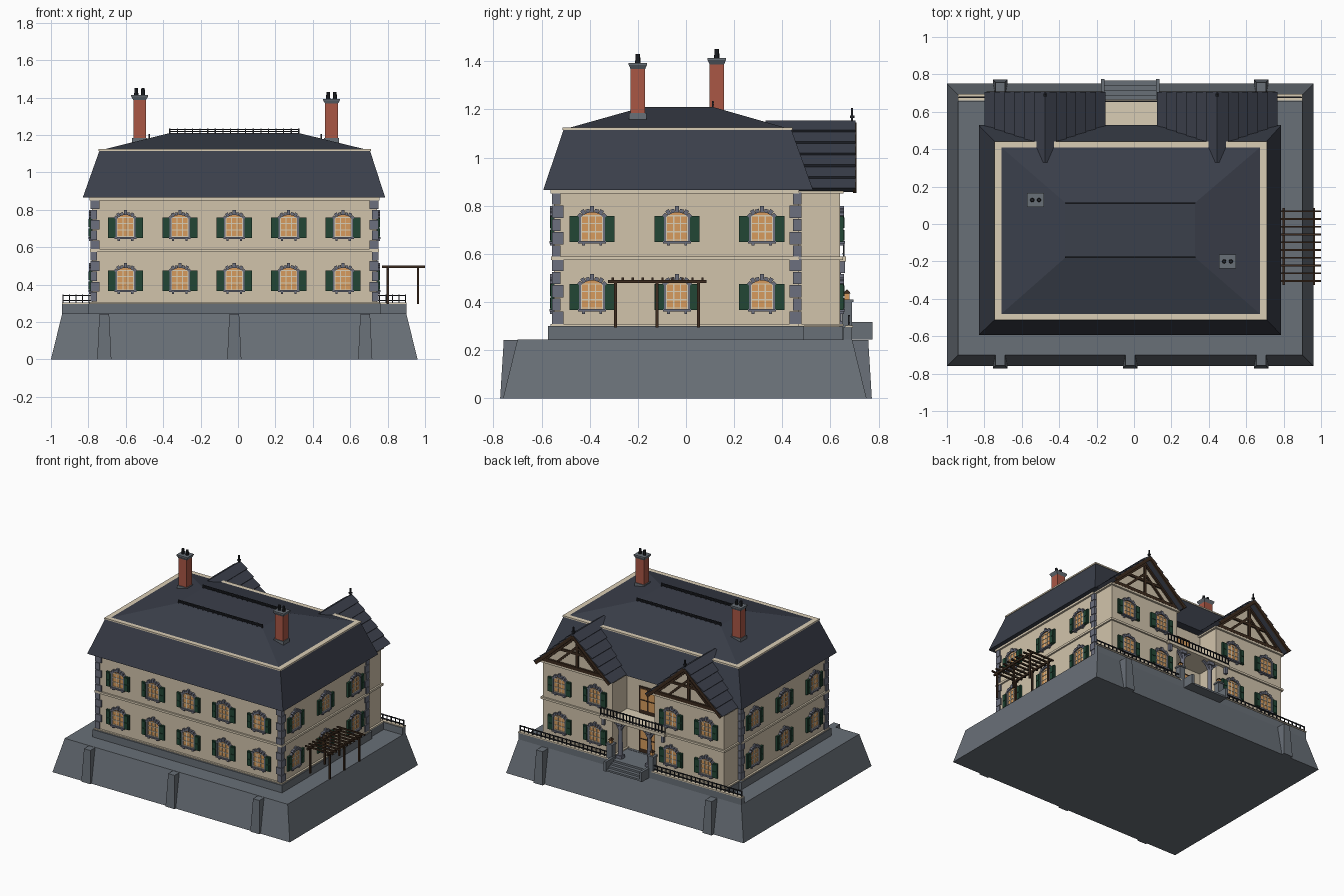
import bpy, bmesh, math

cube = bpy.data.objects.get("Cube")
if cube:
    bpy.data.objects.remove(cube, do_unlink=True)


def material(name, r, g, b):
    mat = bpy.data.materials.new(name)
    mat.use_nodes = True
    mat.diffuse_color = (r, g, b, 1)
    mat.node_tree.nodes["Principled BSDF"].inputs["Base Color"].default_value = (r, g, b, 1)
    return mat


plaster = material("cream plaster", .64, .55, .41)
trim = material("pale trim", .70, .61, .46)
stone = material("grey stone", .14, .16, .185)
quoin = material("blue grey stone", .15, .16, .21)
slate = material("dark slate", .043, .05, .07)
brick = material("red brick", .40, .095, .06)
green = material("green paint", .016, .062, .036)
glass = material("amber glass", .68, .33, .11)
timber = material("brown timber", .045, .024, .013)
iron = material("black iron", .016, .018, .023)


def solid(bm, lower, upper, m=0):
    """Closed solid between two matching rings of points."""
    a = [bm.verts.new(p) for p in lower]
    b = [bm.verts.new(p) for p in upper]
    n = len(a)
    faces = [bm.faces.new(a[::-1]), bm.faces.new(b)]
    faces += [bm.faces.new((a[i], a[(i + 1) % n], b[(i + 1) % n], b[i])) for i in range(n)]
    for f in faces:
        f.material_index = m


def rect(x0, x1, y0, y1, z):
    return [(x0, y0, z), (x1, y0, z), (x1, y1, z), (x0, y1, z)]


def box(bm, x0, x1, y0, y1, z0, z1, m=0):
    solid(bm, rect(x0, x1, y0, y1, z0), rect(x0, x1, y0, y1, z1), m)


def prism(bm, pts, y0, y1, m=0):
    solid(bm, [(x, y0, z) for x, z in pts], [(x, y1, z) for x, z in pts], m)


def beam(bm, a, b, w, y0, y1, m=0):
    """Straight bar between two points of the xz plane."""
    dx, dz = b[0] - a[0], b[1] - a[1]
    k = w / 2 / math.hypot(dx, dz)
    nx, nz = -dz * k, dx * k
    prism(bm, [(a[0] + nx, a[1] + nz), (b[0] + nx, b[1] + nz),
               (b[0] - nx, b[1] - nz), (a[0] - nx, a[1] - nz)], y0, y1, m)


def mesh_of(name, bm, mats):
    bmesh.ops.recalc_face_normals(bm, faces=bm.faces)
    mesh = bpy.data.meshes.new(name)
    bm.to_mesh(mesh)
    bm.free()
    for mat in mats:
        mesh.materials.append(mat)
    return mesh


def place(name, mesh, loc=(0, 0, 0), turn=0):
    ob = bpy.data.objects.new(name, mesh)
    ob.location, ob.rotation_euler.z = loc, turn
    bpy.context.collection.objects.link(ob)
    return ob


def part(name, bm, *mats):
    return place(name, mesh_of(name, bm, mats))


def boxes(name, mat, *dims):
    bm = bmesh.new()
    for d in dims:
        box(bm, *d)
    return part(name, bm, mat)


MID = -.02            # centre line of the house
WINGS = (-.475, .445)  # centre lines of the rear wings
X0, X1, Y0, Y1 = -.78, .742, -.548, .47

# Sloping terrace with buttresses
bm = bmesh.new()
solid(bm, rect(-1, .96, -.76, .75, 0), rect(-.94, .9, -.7, .69, .245))
part("terrace", bm, stone)
bm = bmesh.new()
for x, sides in ((-.715, (-1, 1)), (MID, (-1,)), (.68, (-1, 1))):
    for s in sides:
        solid(bm, rect(x - .038, x + .038, s * .66, s * .772, 0),
              rect(x - .026, x + .026, s * .66, s * .757, .243))
part("buttresses", bm, stone)

# House walls, plinth and mouldings
boxes("plinth", stone, (-.8, .765, -.573, .49, .24, .3), (X0, .745, .4, .65, .24, .298))
boxes("main_walls", plaster, (X0, X1, Y0, Y1, .3, .87))
bm = bmesh.new()
for c in WINGS:
    h = .288
    prism(bm, [(c - h, .298), (c + h, .298), (c + h, .865), (c, 1.128), (c - h, .865)], .3, .64)
part("wing_walls", bm, plaster)
bm = bmesh.new()
for z0, z1, d in ((.3, .308, .014), (.575, .59, .012), (.85, .865, .014)):
    box(bm, X0 - d, X1 + d, Y0 - d, Y1, z0, z1)
    for c in WINGS:
        box(bm, c - .288 - d, c + .288 + d, .4, .64 + d, z0, z1)
part("string_courses", bm, trim)

# Alternating corner stones
bm = bmesh.new()
step = .055
for i in range(10):
    a, b = (.04, .026) if i % 2 else (.026, .04)
    z = .309 + i * step
    for x, sx in ((X0, 1), (X1, -1)):
        for y, sy in ((Y0, 1), (Y1, -1)):
            xs = sorted((x - sx * .009, x + sx * a))
            ys = sorted((y - sy * .009, y + sy * b))
            box(bm, *xs, *ys, z, z + step - .004)
part("corner_stones", bm, quoin)

# Mansard roof with pale break moulding
bm = bmesh.new()
solid(bm, rect(-.83, .787, -.593, .528, .865), rect(-.74, .705, -.508, .437, 1.118))
solid(bm, rect(-.737, .702, -.505, .434, 1.118), rect(-.365, .325, -.178, .112, 1.21))
part("mansard_roof", bm, slate)
boxes("roof_break_moulding", trim, (-.745, .71, -.513, .442, 1.115, 1.125))


def railing(name, x0, x1, y, z0, z1, gap):
    bm = bmesh.new()
    n = round((x1 - x0) / gap)
    for i in range(n + 1):
        x = x0 + (x1 - x0) * i / n
        box(bm, x - .003, x + .003, y - .003, y + .003, z0, z1)
    for z in (z0 + .008, z1 - .008):
        box(bm, x0, x1, y - .004, y + .004, z, z + .006)
    return part(name, bm, iron)


for y in (-.178, .112):
    railing("roof_cresting", -.365, .325, y, 1.208, 1.235, .04)

# Wing roofs in lapped slate courses, with timber gables
courses, half, rise, eave = 6, .315, .29, .865
for c in WINGS:
    right = []
    for i in range(courses):
        for t, lift in ((i / courses, .012), ((i + 1) / courses, 0)):
            right.append((half * (1 - t) + lift * .68, eave + rise * t + lift * .73))
    under = [(-half + .02, eave - .008), (0, eave + rise - .03), (half - .02, eave - .008)]
    left = [(-x, z) for x, z in right[-2::-1]]
    bm = bmesh.new()
    prism(bm, [(c + x, z) for x, z in right + left + under], .33, .705)
    part("wing_roof", bm, slate)

    bm = bmesh.new()
    beam(bm, (c - .29, .876), (c + .29, .876), .024, .63, .655)
    beam(bm, (c, .87), (c, 1.12), .02, .63, .652)
    beam(bm, (c - .15, .985), (c + .15, .985), .018, .63, .65)
    for s in (-1, 1):
        beam(bm, (c + s * .28, .868), (c, 1.122), .024, .63, .654)
        beam(bm, (c + s * .17, .88), (c + s * .01, 1.03), .016, .63, .651)
        beam(bm, (c + s * .305, .86), (c, 1.138), .022, .694, .708)
    part("gable_timbers", bm, timber)
    boxes("roof_finial", iron, (c - .004, c + .004, .686, .694, 1.14, 1.205),
          (c - .009, c + .009, .681, .699, 1.165, 1.175))

# Brick chimneys with twin pots
for x, y, top in ((-.526, .128, 1.405), (.5, -.2, 1.385)):
    bm = bmesh.new()
    box(bm, x - .034, x + .034, y - .03, y + .03, 1.1, top)
    box(bm, x - .04, x + .04, y - .036, y + .036, 1.1, 1.185, 1)
    solid(bm, rect(x - .034, x + .034, y - .03, y + .03, top - .018),
          rect(x - .045, x + .045, y - .038, y + .038, top), 1)
    box(bm, x - .045, x + .045, y - .038, y + .038, top, top + .008, 1)
    for s in (-.018, .018):
        ring = [(math.cos(k * math.pi / 4), math.sin(k * math.pi / 4)) for k in range(8)]
        solid(bm, [(x + s + .012 * u, y + .012 * v, top) for u, v in ring],
              [(x + s + .009 * u, y + .009 * v, top + .045) for u, v in ring], 2)
    part("chimney", bm, brick, stone, iron)

# Arched window with shutters, shared by every opening
bm = bmesh.new()
radius, centre = .068, .069
arc = [math.radians(a) for a in range(-42, 43, 12)]
pane = [(.047, .014), (-.047, .014)]
pane += [(radius * math.sin(a), centre + radius * math.cos(a)) for a in arc]
prism(bm, pane, -.006, .004, 0)
for x in (-.044, -.014, .014, .044):
    box(bm, x - .0025, x + .0025, -.01, 0, .014, .118, 1)
for z in (.018, .052, .086, .118):
    box(bm, -.046, .046, -.01, 0, z - .0025, z + .0025, 1)
for i in range(-3, 4):
    a = math.radians(i * 15)
    outer = (.09, .079, .084, .079)[abs(i)]
    beam(bm, (.063 * math.sin(a), centre + .063 * math.cos(a)),
         (outer * math.sin(a), centre + outer * math.cos(a)), .0165, -.016, .004, 2)
for s in (-1, 1):
    beam(bm, (s * .05, .01), (s * .05, .122), .009, -.013, .004, 2)
    box(bm, s * .036 - .006, s * .036 + .006, -.016, .004, -.006, .006, 2)
    inner, outer = sorted((s * .054, s * .094))
    box(bm, inner, outer, -.014, .004, .01, .118, 3)
    for z in (.016, .068):
        box(bm, inner + .007, outer - .007, -.018, -.01, z, z + .044, 3)
box(bm, -.058, .058, -.02, .004, .004, .014, 2)
window_mesh = mesh_of("window", bm, (glass, trim, quoin, green))
for z in (.357, .64):
    for i in range(-2, 3):
        place("front_window", window_mesh, (MID + i * .291, Y0, z))
    for y in (-.39, -.037, .315):
        place("right_window", window_mesh, (X1, y, z), math.pi / 2)
        place("left_window", window_mesh, (X0, y, z), -math.pi / 2)
    for c in WINGS:
        for s in (-.145, .145):
            place("rear_window", window_mesh, (c + s, .64, z), math.pi)

# Entrance and balcony doors in the recess
bm = bmesh.new()
for z, top in ((.3, .52), (.59, .79)):
    box(bm, MID - .075, MID + .075, Y1, Y1 + .008, z, top, 1)
    for s in (-1, 1):
        x = MID + s * .032
        box(bm, x - .026, x + .026, Y1, Y1 + .012, z + .03, top - .015)
        box(bm, x - .026, x + .026, Y1, Y1 + .015, z + .1, z + .107, 1)
part("recess_doors", bm, glass, timber)

# Balcony on columns and brackets
boxes("balcony_floor", trim, (-.29, .25, .46, .665, .568, .59))
railing("balcony_railing", -.285, .245, .655, .59, .65, .026)
bm = bmesh.new()
for s in (-1, 1):
    x = MID + s * .12
    ring = [(math.cos(k * math.pi / 6), math.sin(k * math.pi / 6)) for k in range(12)]
    solid(bm, [(x + .017 * u, .63 + .017 * v, .3) for u, v in ring],
          [(x + .014 * u, .63 + .014 * v, .55) for u, v in ring])
    for z in (.298, .545):
        box(bm, x - .023, x + .023, .608, .652, z, z + .024)
    for d in (-1, 1):
        beam(bm, (x, .5), (x + d * .025, .545), .012, .62, .64)
        beam(bm, (x + d * .025, .545), (x + d * .06, .567), .012, .62, .64)
    box(bm, MID + s * .245 - .01, MID + s * .245 + .01, .635, .66, .52, .57)
part("porch_columns", bm, quoin)

# Rear parapet with coping and railings
for x0, x1 in ((-.94, -.2), (.16, .9)):
    boxes("rear_parapet", stone, (x0, x1, .655, .69, .24, .297))
    boxes("parapet_coping", trim, (x0, x1, .66, .694, .295, .303))
    railing("parapet_railing", x0 + .005, x1 - .005, .677, .303, .347, .035)

# Entrance steps with cheeks and lantern piers
bm = bmesh.new()
for i in range(4):
    box(bm, MID - .14, MID + .14, .64, .69 + i * .026, .245, .3 - i * .014)
for s in (-1, 1):
    x = MID + s * .147
    box(bm, x - .01, x + .01, .66, .775, .245, .317)
    x = MID + s * .17
    box(bm, x - .022, x + .022, .648, .69, .24, .4)
    box(bm, x - .027, x + .027, .643, .695, .4, .411)
part("steps_and_piers", bm, stone)
for s in (-1, 1):
    x = MID + s * .17
    boxes("lantern_light", glass, (x - .01, x + .01, .659, .679, .411, .436))
    bm = bmesh.new()
    solid(bm, rect(x - .015, x + .015, .654, .684, .436), rect(x - .002, x + .002, .667, .671, .452))
    part("lantern_cap", bm, timber)

# Pergola on the right side
bm = bmesh.new()
for x in (.8, .963):
    box(bm, x - .006, x + .006, -.325, .085, .478, .492)
    for y in (-.293, -.12, .052):
        box(bm, x - .006, x + .006, y - .006, y + .006, .295, .48)
for i in range(10):
    y = -.305 + i * .0415
    box(bm, .77, 1, y - .005, y + .005, .49, .501)
part("pergola", bm, timber)
